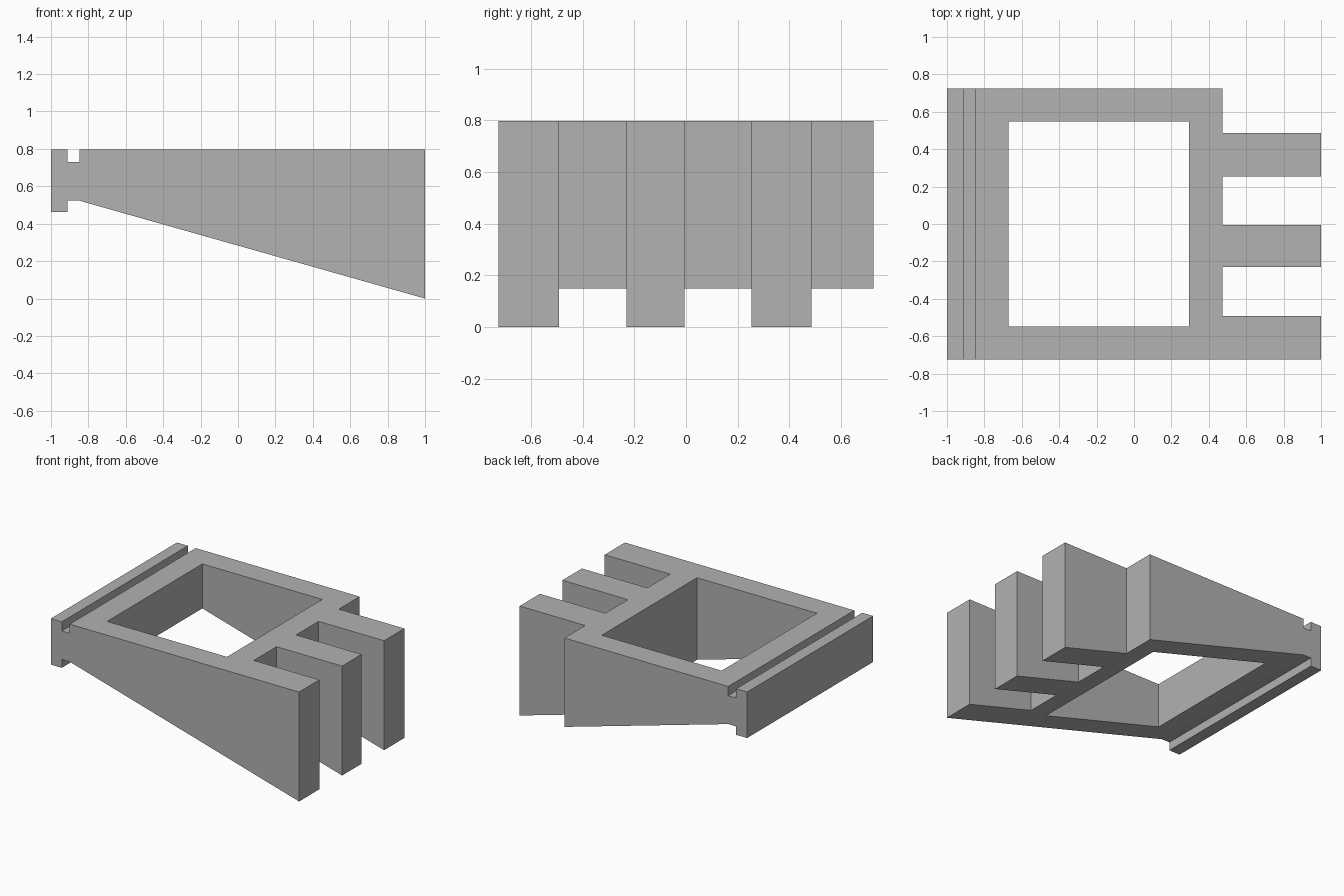
import bpy
import bmesh
from mathutils import Vector

cube = bpy.data.objects.get("Cube")
if cube:
    bpy.data.objects.remove(cube, do_unlink=True)

HALF_WIDTH = 0.725
TOP = 0.797
ROOT_X = 0.472  # where the fingers leave the frame

grey = bpy.data.materials.new("plain grey")
colour = (0.445, 0.445, 0.445, 1)
grey.use_nodes = True
grey.diffuse_color = colour
grey.node_tree.nodes["Principled BSDF"].inputs["Base Color"].default_value = colour


def prism(name, profile, y0, y1):
    """Extrude an x-z profile from y0 to y1."""
    bm = bmesh.new()
    face = bm.faces.new([bm.verts.new((x, y0, z)) for x, z in profile])
    grown = bmesh.ops.extrude_face_region(bm, geom=[face])["geom"]
    moved = [v for v in grown if isinstance(v, bmesh.types.BMVert)]
    bmesh.ops.translate(bm, verts=moved, vec=Vector((0, y1 - y0, 0)))
    bmesh.ops.recalc_face_normals(bm, faces=bm.faces)
    mesh = bpy.data.meshes.new(name)
    bm.to_mesh(mesh)
    bm.free()
    mesh.materials.append(grey)
    obj = bpy.data.objects.new(name, mesh)
    bpy.context.collection.objects.link(obj)
    return obj


def cut(target, x0, x1, y0, y1):
    """Cut a vertical rectangular shaft through the target."""
    cutter = prism("cutter", [(x0, -1), (x1, -1), (x1, 2), (x0, 2)], y0, y1)
    cutter.hide_render = True
    mod = target.modifiers.new("cut", 'BOOLEAN')
    mod.operation = 'DIFFERENCE'
    mod.solver = 'EXACT'
    mod.object = cutter
    bpy.context.view_layer.update()
    result = target.evaluated_get(bpy.context.evaluated_depsgraph_get())
    mesh = bpy.data.meshes.new_from_object(result)
    target.modifiers.clear()
    target.data = mesh
    bpy.data.objects.remove(cutter, do_unlink=True)


# Wedge side profile with the grooved lip at the narrow end
wedge = [
    (1, 0), (1, TOP), (-0.848, TOP), (-0.848, 0.73), (-0.912, 0.73),
    (-0.912, TOP), (-1, TOP), (-1, 0.462), (-0.912, 0.462),
    (-0.912, 0.523), (-0.848, 0.523),
]
frame = prism("wedge_frame", wedge, -HALF_WIDTH, HALF_WIDTH)

# Central window
cut(frame, -0.671, 0.295, -0.548, 0.548)

# Gaps that leave three fingers at the thick end
for y0, y1 in [(-0.492, -0.23), (-0.006, 0.253), (0.486, 1)]:
    cut(frame, ROOT_X, 1.2, y0, y1)
